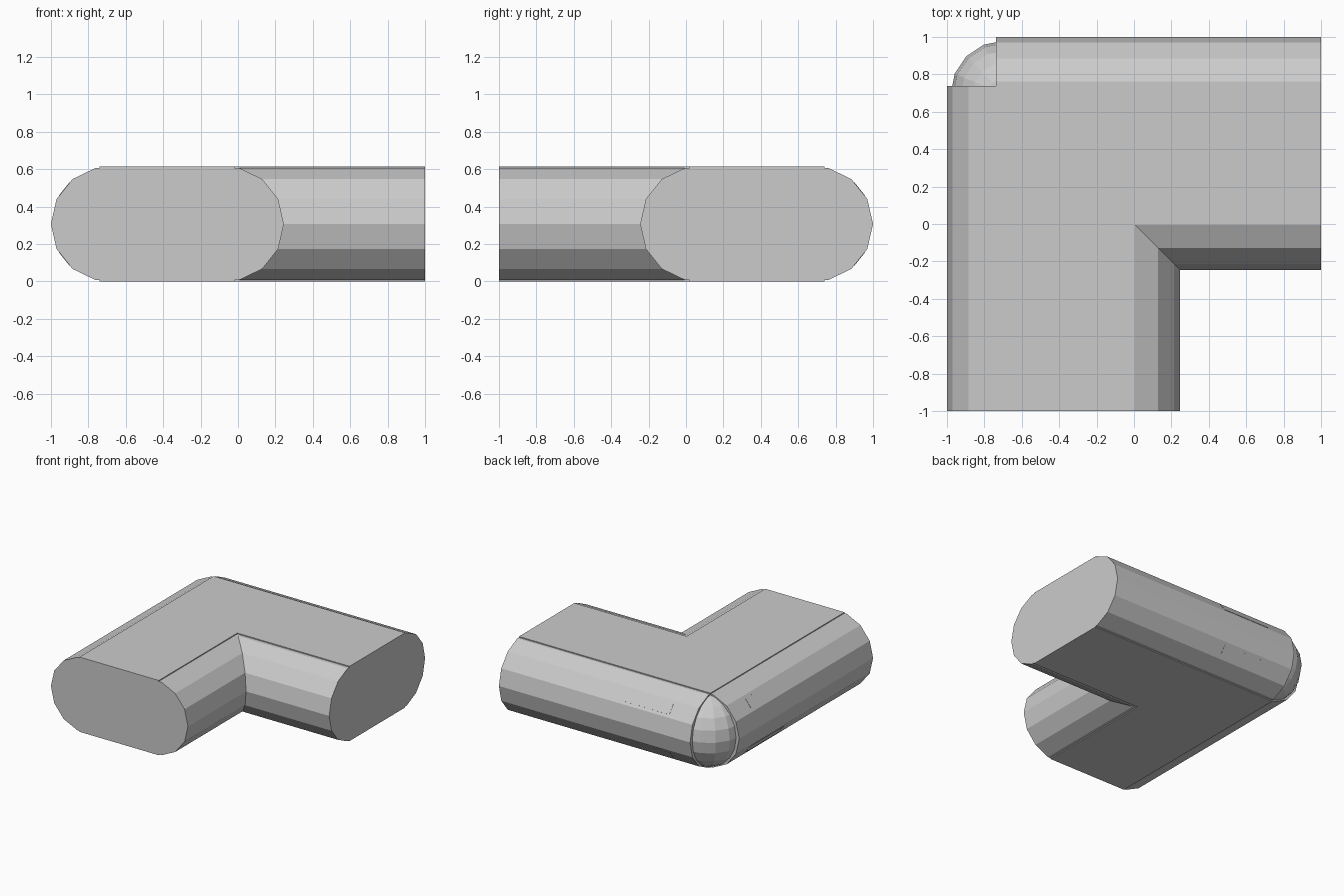
import bpy, bmesh
from math import sin, cos, pi
from mathutils import Matrix, Vector

if "Cube" in bpy.data.objects:
    bpy.data.objects.remove(bpy.data.objects["Cube"])

R, CZ = 0.307, 0.307            # tube radius and height of its axis
OUT, INN = -0.693, -0.062       # outer and inner tube axes
STEP = 2 * pi / 14
# reflection across y = -x turns the front arm into the right arm
REFLECT = Matrix(((0, -1, 0, 0), (-1, 0, 0, 0), (0, 0, 1, 0), (0, 0, 0, 1)))


def to_object(name, bm):
    bmesh.ops.recalc_face_normals(bm, faces=bm.faces)
    me = bpy.data.meshes.new(name)
    bm.to_mesh(me)
    bm.free()
    ob = bpy.data.objects.new(name, me)
    bpy.context.collection.objects.link(ob)
    return ob


def arm(name, matrix):
    # rounded profile with a thin raised slab on the top and bottom
    lip = R * sin(3 * STEP)
    right = [(INN + R * cos(i * STEP), CZ + R * sin(i * STEP)) for i in range(-3, 4)]
    left = [(OUT - R * cos(i * STEP), CZ - R * sin(i * STEP)) for i in range(-3, 4)]
    top = [(-0.02, CZ + lip), (-0.02, 2 * CZ), (-0.74, 2 * CZ), (-0.74, CZ + lip)]
    bottom = [(-0.74, CZ - lip), (-0.74, 0), (-0.02, 0), (-0.02, CZ - lip)]
    bm = bmesh.new()
    face = bm.faces.new([bm.verts.new((x, -1, z)) for x, z in right + top + left + bottom])
    ext = bmesh.ops.extrude_face_region(bm, geom=[face], use_keep_orig=True)
    verts = [g for g in ext["geom"] if isinstance(g, bmesh.types.BMVert)]
    bmesh.ops.translate(bm, verts=verts, vec=(0, 1.737, 0))
    bm.transform(matrix)
    return to_object(name, bm)


def plate(name, side, matrix):
    # thin strip set into a sloping facet of the outer tube
    a = 1.5 * STEP
    d = R * cos(STEP / 2)
    bm = bmesh.new()
    bmesh.ops.create_cube(bm, size=1)
    m = (Matrix.Translation((OUT - d * cos(a), 0.305, CZ + side * d * sin(a)))
         @ Matrix.Rotation(side * a, 4, 'Y')
         @ Matrix.Diagonal(Vector((0.004, 0.425, 0.088, 1))))
    bm.transform(matrix @ m)
    return to_object(name, bm)


# two arms and the corner dome, joined into one shell
body = arm("corner_body", Matrix.Identity(4))
side_arm = arm("right_arm", REFLECT)
bm = bmesh.new()
bmesh.ops.create_uvsphere(bm, u_segments=16, v_segments=10, radius=1)
bm.transform(Matrix.Translation((OUT, -OUT, CZ)) @ Matrix.Diagonal(Vector((0.287, 0.287, 0.3, 1))))
dome = to_object("corner_dome", bm)

for part in (side_arm, dome):
    mod = body.modifiers.new("join_" + part.name, 'BOOLEAN')
    mod.operation, mod.solver, mod.object = 'UNION', 'EXACT', part
bpy.context.view_layer.objects.active = body
for mod in list(body.modifiers):
    bpy.ops.object.modifier_apply(modifier=mod.name)
for part in (side_arm, dome):
    bpy.data.objects.remove(part)

# strips above and below on both outer sides
for label, side in (("upper", 1), ("lower", -1)):
    plate(label + "_left_strip", side, Matrix.Identity(4))
    plate(label + "_back_strip", side, REFLECT)
